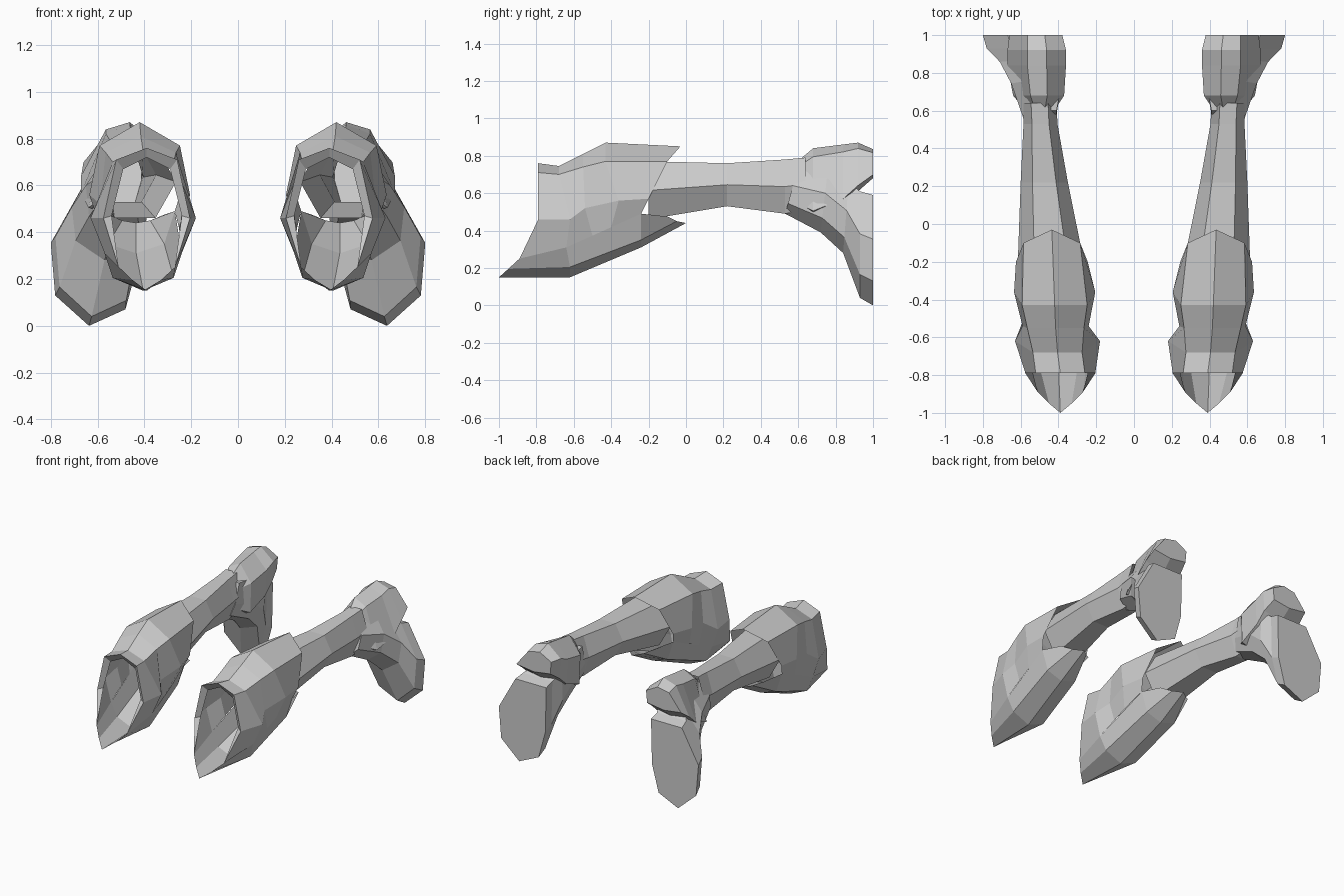
import bpy, bmesh, math
from mathutils import Vector

if "Cube" in bpy.data.objects:
    bpy.data.objects.remove(bpy.data.objects["Cube"])


def loft(name, rings, closed=True, cap_start=False, cap_end=False):
    """Skin equal-length rings of points, then mirror to the other side."""
    bm = bmesh.new()
    rows = [[bm.verts.new(p) for p in r] for r in rings]
    n = len(rows[0])
    for a, b in zip(rows, rows[1:]):
        for i in range(n if closed else n - 1):
            j = (i + 1) % n
            bm.faces.new((a[i], a[j], b[j], b[i]))
    if cap_start:
        bm.faces.new(rows[0])
    if cap_end:
        bm.faces.new(rows[-1])
    bmesh.ops.remove_doubles(bm, verts=bm.verts, dist=0.0005)
    bmesh.ops.recalc_face_normals(bm, faces=bm.faces)
    mesh = bpy.data.meshes.new(name)
    bm.to_mesh(mesh)
    bm.free()
    ob = bpy.data.objects.new(name, mesh)
    bpy.context.collection.objects.link(ob)
    ob.modifiers.new("Mirror", 'MIRROR').use_mirror_merge = False
    return ob


def hexagon(y, cx, cz, rx, rz):
    """Six-sided section with flat top and bottom."""
    return [(cx + rx * math.cos(k * math.pi / 3), y,
             cz + rz * math.sin(k * math.pi / 3) / math.sin(math.pi / 3)) for k in range(6)]


def cap(y, x0, x1, z0, z1):
    """Lopsided six-sided joint section, sloping down towards the outside."""
    shape = [(1, .12), (.66, .88), (.33, 1), (0, .68), (.03, .12), (.5, 0)]
    return [(x0 + (x1 - x0) * u, y, z0 + (z1 - z0) * v) for u, v in shape]


def arch(half, cx):
    """Symmetric open section from centre-outward (halfwidth, y, z) points."""
    left = [(cx - w, y, z) for w, y, z in reversed(half[1:])]
    return left + [(cx + w, y, z) for w, y, z in half]


def slab(x0, x1, top, bottom):
    """Seven-sided shield section on a tilted plane."""
    shape = [(0.0, 1), (.65, 1), (1, .6), (.95, .22), (.57, 0), (.16, .12), (.02, .45)]
    t, b = Vector(top), Vector(bottom)
    return [(x0 + (x1 - x0) * u, *(b + (t - b) * v)) for u, v in shape]


# Tapering limb tube, open at the front inside the cuff
loft("limb", [hexagon(-.2, .44, .615, .175, .155),
              hexagon(.22, .475, .645, .125, .115),
              hexagon(.53, .495, .635, .09, .145),
              hexagon(.64, .50, .65, .09, .14)])

# Rounded joint cap at the back
loft("joint_cap", [cap(.62, .41, .59, .50, .79),
                   cap(.68, .37, .64, .46, .84),
                   cap(.84, .36, .67, .53, .86),
                   cap(.92, .36, .67, .61, .87),
                   cap(1.0, .38, .66, .68, .835)], cap_start=True, cap_end=True)

# Flared plate curving down from the joint
loft("flared_plate", [slab(.41, .59, (.60, .74), (.53, .49)),
                      slab(.38, .65, (.76, .74), (.72, .39)),
                      slab(.385, .71, (.87, .66), (.84, .28)),
                      slab(.42, .78, (.93, .61), (.93, .04)),
                      slab(.42, .80, (1.0, .59), (1.0, .0))], cap_start=True, cap_end=True)

# Angular cuff shell with an inner rim and side studs
cuff = [
    [(0, -.76, .72), (.10, -.76, .67), (.15, -.77, .47), (.12, -.89, .25)],
    [(0, -.79, .76), (.13, -.79, .71), (.185, -.79, .46), (.12, -.89, .25)],
    [(0, -.68, .745), (.13, -.68, .70), (.225, -.62, .46), (.165, -.64, .31)],
    [(0, -.55, .81), (.15, -.55, .74), (.175, -.54, .52), (.168, -.50, .373)],
    [(0, -.43, .87), (.172, -.43, .77), (.215, -.36, .56), (.168, -.40, .418)],
    [(0, -.03, .85), (.15, -.10, .77), (.19, -.20, .57), (.165, -.24, .49)],
]
loft("cuff", [arch(r, cx) for r, cx in zip(cuff, (.39, .39, .405, .415, .42, .435))], closed=False)

# Keeled scoop under the cuff, pointed at both ends
keel = [
    [(0, -1.0, .15), (.06, -.95, .195), (.12, -.89, .25)],
    [(0, -.62, .15), (.13, -.62, .205), (.165, -.64, .31)],
    [(0, -.24, .31), (.12, -.24, .35), (.165, -.24, .49)],
    [(0, -.0, .44), (.06, -.05, .45), (.12, -.10, .475)],
]
loft("under_plate", [arch(r, cx) for r, cx in zip(keel, (.39, .405, .435, .435))], closed=False)
